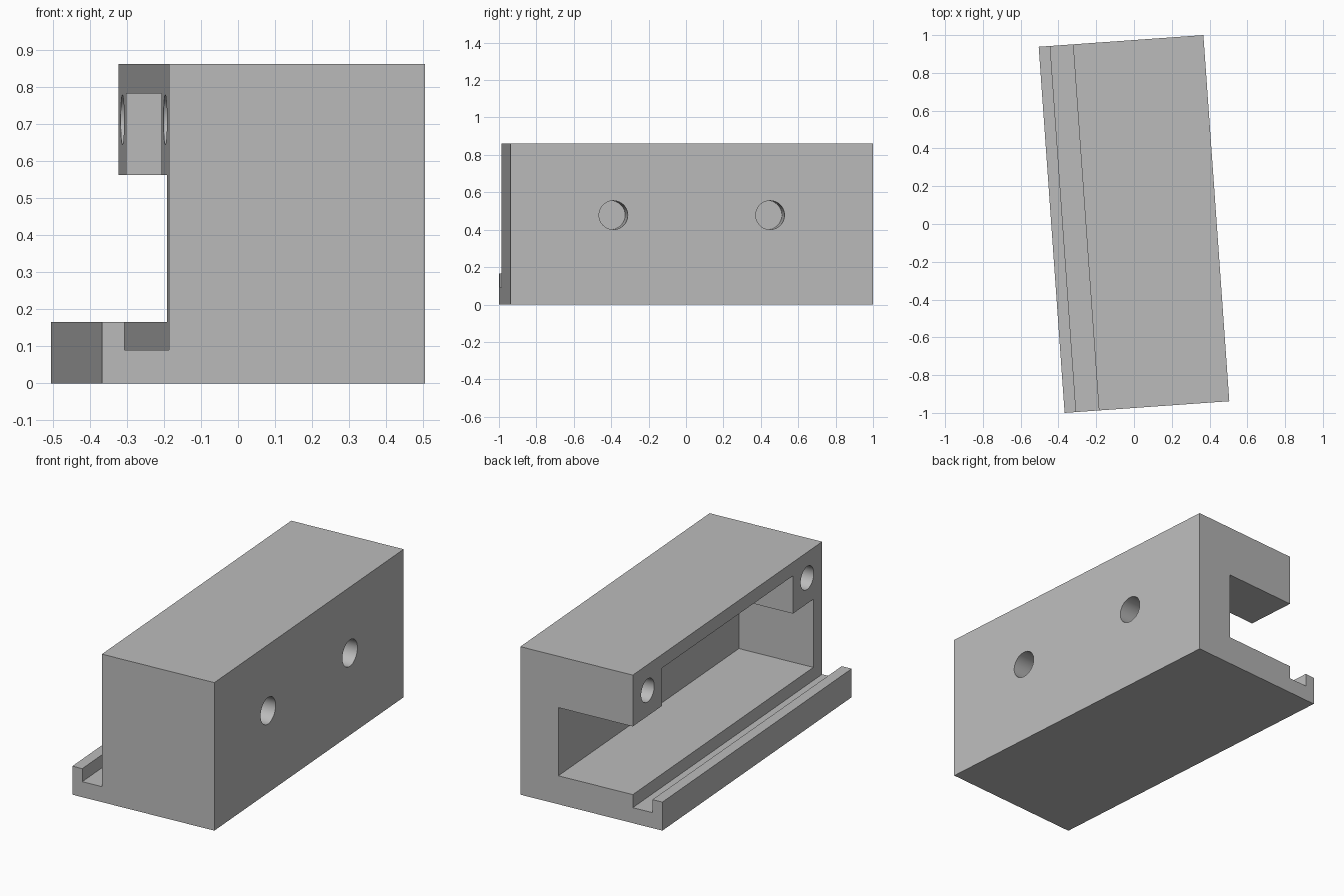
import bpy
import bmesh
import math
from mathutils import Matrix

cube = bpy.data.objects.get("Cube")
if cube:
    bpy.data.objects.remove(cube, do_unlink=True)

W, L, H = 0.437, 0.9715, 0.862      # half width, half length, height
OPEN, BACK = -0.255, 0.203          # open face and inner wall of the cavity
FLOOR, SOFFIT = 0.166, 0.563        # cavity floor and underside of end blocks
YAW = math.radians(4.05)

grey = bpy.data.materials.new("plain grey")
grey.use_nodes = True
colour = (0.5, 0.5, 0.5, 1)
grey.diffuse_color = colour
grey.node_tree.nodes["Principled BSDF"].inputs["Base Color"].default_value = colour


def make_object(name, bm):
    bmesh.ops.recalc_face_normals(bm, faces=bm.faces)
    mesh = bpy.data.meshes.new(name)
    bm.to_mesh(mesh)
    bm.free()
    mesh.materials.append(grey)
    obj = bpy.data.objects.new(name, mesh)
    bpy.context.collection.objects.link(obj)
    return obj


def prism(name, profile, y0, y1):
    """Extrude an x-z profile along y."""
    bm = bmesh.new()
    face = bm.faces.new([bm.verts.new((x, y0, z)) for x, z in profile])
    ext = bmesh.ops.extrude_face_region(bm, geom=[face])
    verts = [v for v in ext["geom"] if isinstance(v, bmesh.types.BMVert)]
    bmesh.ops.translate(bm, verts=verts, vec=(0, y1 - y0, 0))
    return make_object(name, bm)


def box(name, x0, x1, y0, y1, z0, z1):
    return prism(name, [(x0, z0), (x1, z0), (x1, z1), (x0, z1)], y0, y1)


def drill(name, x0, x1, y, z, radius):
    """Cylinder lying along x."""
    bm = bmesh.new()
    place = Matrix.Translation(((x0 + x1) / 2, y, z)) @ Matrix.Rotation(math.pi / 2, 4, "Y")
    bmesh.ops.create_cone(bm, cap_ends=True, segments=64, radius1=radius,
                          radius2=radius, depth=x1 - x0, matrix=place)
    return make_object(name, bm)


def cut(target, cutter):
    cutter.hide_render = True
    mod = target.modifiers.new("cut", "BOOLEAN")
    mod.operation = "DIFFERENCE"
    mod.solver = "EXACT"
    mod.object = cutter
    bpy.context.view_layer.objects.active = target
    bpy.ops.object.modifier_apply(modifier=mod.name)
    bpy.data.objects.remove(cutter, do_unlink=True)


# Housing with its grooved rail along the open side
lip, groove = -0.376, 0.09
housing = prism("housing", [
    (-W, 0), (W, 0), (W, H), (OPEN, H),
    (OPEN, groove), (lip, groove), (lip, FLOOR), (-W, FLOOR)], -L, L)

# Cavity open at the side and the back, closed by the front wall
cut(housing, box("cavity", OPEN - 0.05, BACK, -L + 0.09, L + 0.1, FLOOR, SOFFIT))

# Higher ceiling between the two end blocks
end = L - 0.3
cut(housing, box("ceiling_recess", OPEN - 0.05, BACK, -end, end, SOFFIT - 0.1, 0.783))

# Blind holes in the end blocks and in the closed side
for side in (-1, 1):
    cut(housing, drill("block_hole", OPEN - 0.1, OPEN + 0.2,
                       side * (L - 0.153), 0.712, 0.067))
    cut(housing, drill("side_hole", W - 0.2, W + 0.1, side * 0.42, 0.478, 0.077))

# Round hole walls, crisp edges, slight turn about the vertical
bpy.ops.object.select_all(action="DESELECT")
housing.select_set(True)
bpy.context.view_layer.objects.active = housing
bpy.ops.object.shade_smooth_by_angle(angle=math.radians(30))
housing.rotation_euler.z = YAW
